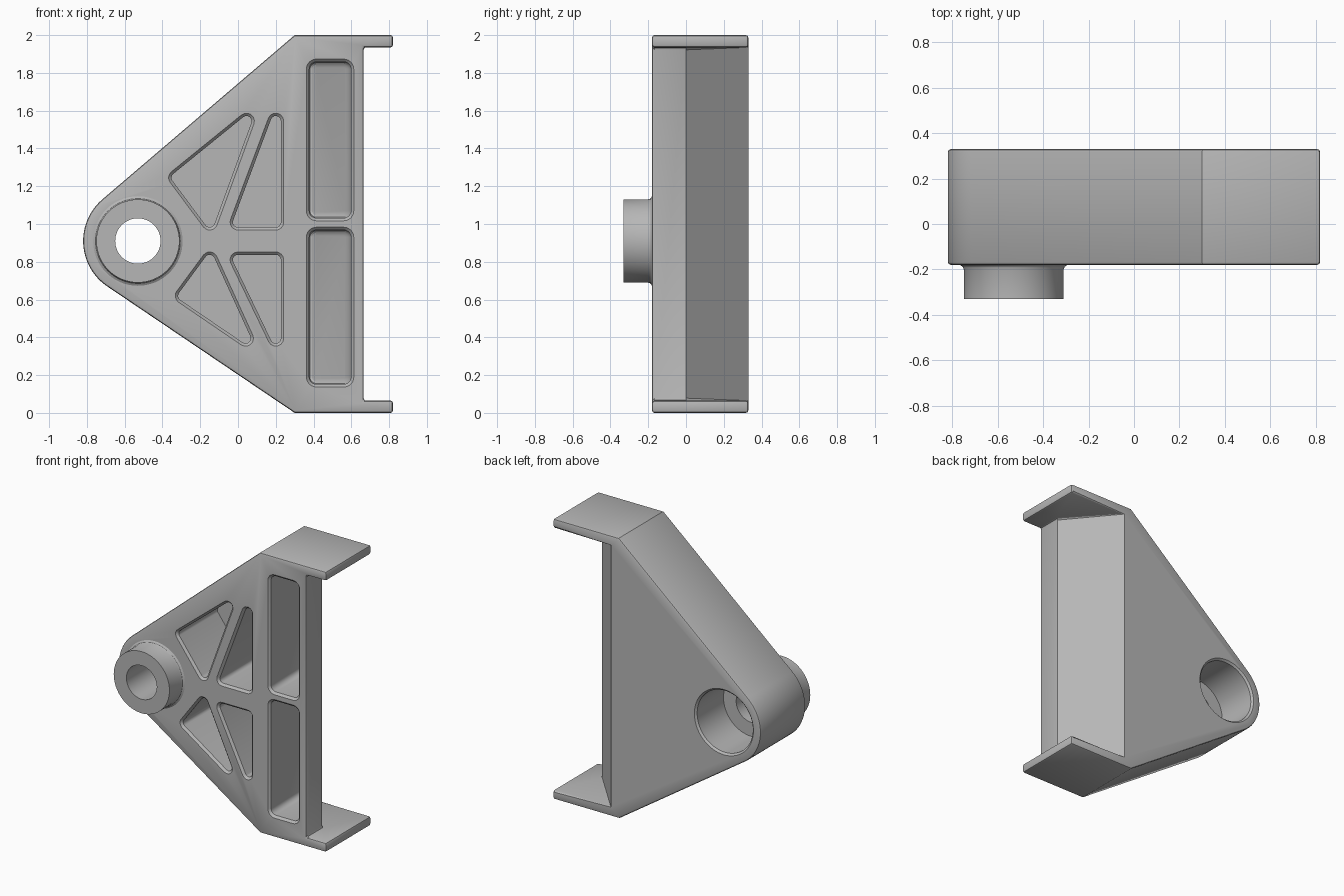
import bpy, bmesh, math
from mathutils import Vector

if "Cube" in bpy.data.objects:
    bpy.data.objects.remove(bpy.data.objects["Cube"])

FRONT, BACK = -0.18, 0.33
HUB = Vector((-0.53, 0.91))
SLANT = 0.92          # x lost per unit of depth on the angled side face
SIDE_X = 0.665

steel = bpy.data.materials.new("plain_grey")
steel.use_nodes = True
grey = (0.47, 0.47, 0.47, 1)
steel.diffuse_color = grey
steel.node_tree.nodes["Principled BSDF"].inputs["Base Color"].default_value = grey


def loft(name, rings):
    """Closed solid through a list of equally long point rings."""
    bm = bmesh.new()
    loops = [[bm.verts.new(p) for p in ring] for ring in rings]
    n = len(loops[0])
    for a, b in zip(loops, loops[1:]):
        for i in range(n):
            j = (i + 1) % n
            bm.faces.new((a[i], a[j], b[j], b[i]))
    bm.faces.new(loops[0])
    bm.faces.new(loops[-1])
    bmesh.ops.recalc_face_normals(bm, faces=bm.faces)
    mesh = bpy.data.meshes.new(name)
    bm.to_mesh(mesh)
    bm.free()
    mesh.materials.append(steel)
    ob = bpy.data.objects.new(name, mesh)
    bpy.context.collection.objects.link(ob)
    return ob


def rounded(core, r, steps=6):
    """Convex counter-clockwise outline grown outwards by radius r."""
    pts = []
    for i, p in enumerate(core):
        p = Vector(p)
        e0 = p - Vector(core[i - 1])
        e1 = Vector(core[(i + 1) % len(core)]) - p
        a0 = math.atan2(-e0.x, e0.y)
        turn = (math.atan2(-e1.x, e1.y) - a0) % math.tau
        for k in range(steps + 1):
            a = a0 + turn * k / steps
            pts.append(p + r * Vector((math.cos(a), math.sin(a))))
    return pts


def turned(name, profile, sides=64):
    """Solid of revolution about the hub axis from (y, radius) pairs."""
    angles = [math.tau * i / sides for i in range(sides)]
    return loft(name, [[(HUB.x + r * math.cos(a), y, HUB.y + r * math.sin(a))
                        for a in angles] for y, r in profile])


def apply(ob, kind, **settings):
    mod = ob.modifiers.new(kind.lower(), kind)
    for key, value in settings.items():
        setattr(mod, key, value)
    bpy.ops.object.select_all(action='DESELECT')
    bpy.context.view_layer.objects.active = ob
    ob.select_set(True)
    bpy.ops.object.modifier_apply(modifier=mod.name)


def combine(ob, tool, operation='DIFFERENCE'):
    apply(ob, 'BOOLEAN', object=tool, operation=operation, solver='EXACT')
    bpy.data.objects.remove(tool)


def pocket(core, r, depth, fillet=0.0):
    """Chamfered recess cut in from the front; depth is a rule of x."""
    rings = []
    for y, grow in ((FRONT - 0.05, 0.015), (FRONT, 0.015), (FRONT + 0.015, 0)):
        rings.append([(p.x, y, p.y) for p in rounded(core, r + grow)])
    floor = [(0, 0)]
    if fillet:
        floor = [(fillet * (1 - math.sin(a)), fillet * (1 - math.cos(a)))
                 for a in (0, math.pi / 6, math.pi / 3, math.pi / 2)]
    for up, shrink in floor:
        rings.append([(p.x, depth(p.x) - up, p.y)
                      for p in rounded(core, r - shrink)])
    return loft("pocket_cutter", rings)


# Body outline: rounded nose tangent to the two sloping edges
NOSE = 0.29


def tangent_angle(point, sign):
    d = Vector(point) - HUB
    return math.atan2(d.y, d.x) + sign * math.acos(NOSE / d.length)


start = tangent_angle((0.3, 2), 1)
end = tangent_angle((0.3, 0), -1) % math.tau
outline = [(0.3, 0), (0.82, 0), (0.82, 2), (0.3, 2)]
for i in range(25):
    a = start + (end - start) * i / 24
    outline.append((HUB.x + NOSE * math.cos(a), HUB.y + NOSE * math.sin(a)))
body = loft("bracket_body", [[(x, y, z) for x, z in outline]
                             for y in (FRONT, BACK)])

# Recess between the end flanges, with its angled rear face
plan = [(SIDE_X, -1), (1.5, -1), (1.5, 0.5), (SIDE_X - SLANT * 0.5, 0.5),
        (SIDE_X, 0)]
combine(body, loft("recess_cutter", [[(x, y, z) for x, y in plan]
                                     for z in (0.065, 1.935)]))
apply(body, 'BEVEL', width=0.013, segments=2, limit_method='ANGLE',
      angle_limit=math.radians(50))

# Triangular lightening pockets
triangles = [
    [(-0.325, 1.245), (-0.15, 1.01), (0.045, 1.545)],
    [(0, 1.01), (0.2, 1.01), (0.2, 1.545)],
    [(-0.29, 0.62), (0.04, 0.395), (-0.15, 0.81)],
    [(0, 0.81), (0.2, 0.395), (0.2, 0.81)],
]
for core in triangles:
    combine(body, pocket(core, 0.027, lambda x: 0.27))

# Tall pockets whose floors follow the angled face
for low, high in ((0.19, 0.93), (1.07, 1.82)):
    core = [(0.415, low), (0.56, low), (0.56, high), (0.415, high)]
    combine(body, pocket(core, 0.038,
                         lambda x: (SIDE_X - x) / SLANT - 0.075, 0.03))

# Hub boss with a flared root, through hole and rear counterbore
combine(body, turned("hub_boss", [(-0.33, 0.22), (-0.2, 0.22), (-0.188, 0.225),
                                  (FRONT, 0.237), (-0.1, 0.237)]), 'UNION')
combine(body, turned("bore_cutter", [(-0.5, 0.12), (0.2, 0.12)]))
combine(body, turned("counterbore_cutter", [(0.02, 0.22), (BACK - 0.013, 0.22),
                                            (BACK, 0.233), (0.5, 0.233)]))

bpy.ops.object.select_all(action='DESELECT')
bpy.context.view_layer.objects.active = body
body.select_set(True)
bpy.ops.object.shade_smooth_by_angle(angle=math.radians(25))
